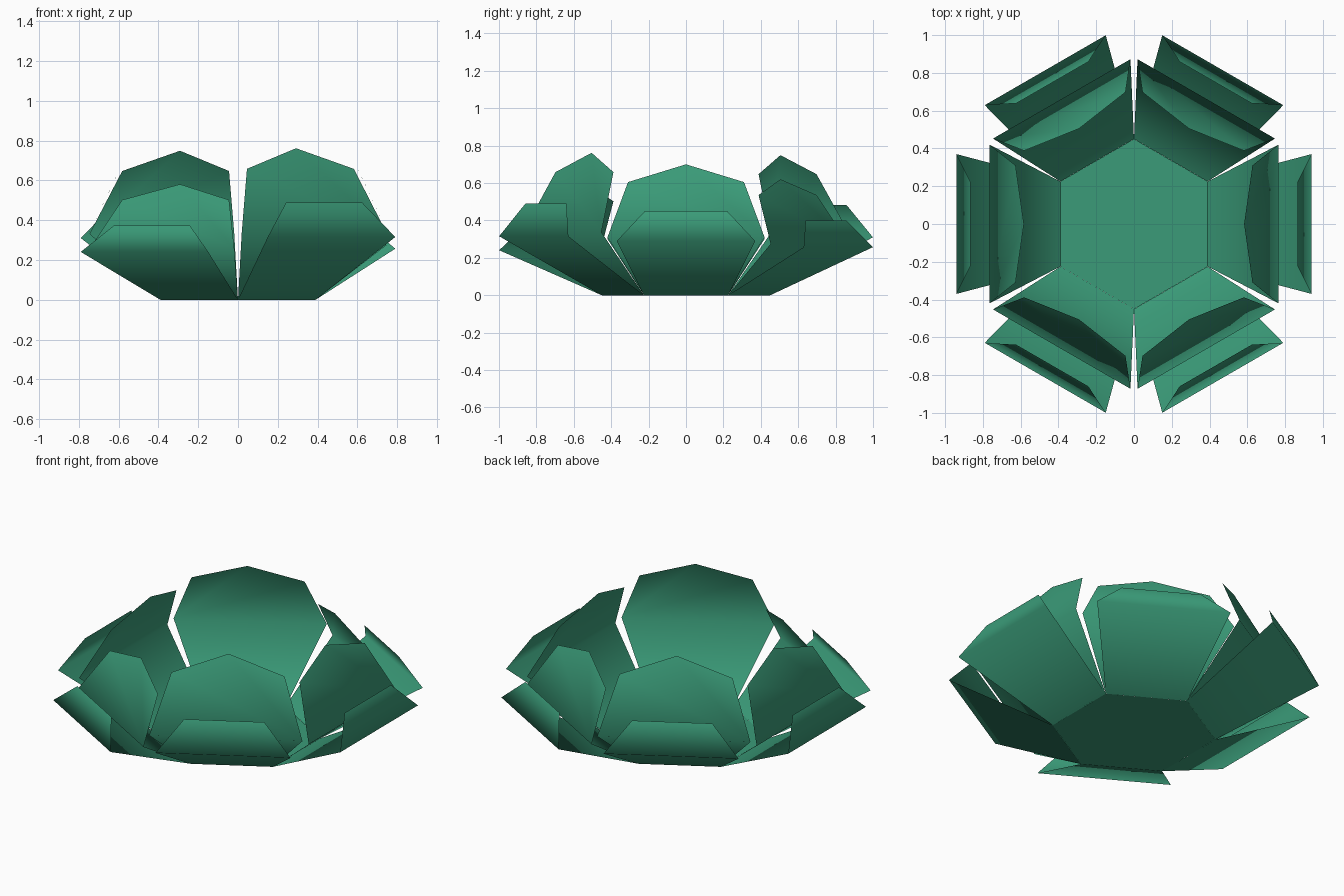
import bpy
import math
from mathutils import Matrix

if "Cube" in bpy.data.objects:
    bpy.data.objects.remove(bpy.data.objects["Cube"])

green = bpy.data.materials.new("leaf_green")
green.diffuse_color = (0.043, 0.33, 0.19, 1.0)
green.use_nodes = True
green.node_tree.nodes["Principled BSDF"].inputs["Base Color"].default_value = green.diffuse_color


def add_sheet(name, verts, faces, smooth):
    mesh = bpy.data.meshes.new(name)
    mesh.from_pydata(verts, [], faces)
    mesh.materials.append(green)
    for poly in mesh.polygons:
        poly.use_smooth = smooth
    mesh.update()
    obj = bpy.data.objects.new(name, mesh)
    bpy.context.collection.objects.link(obj)
    return obj


def add_petal(name, rows, tip, angle, height):
    """Folded sheet: rows are (radius, half width, z); tip is an optional apex."""
    verts = []
    for r, w, z in rows:
        verts += [(r, -w, z), (r, w, z)]
    faces = [[0, 1, 3, 2], [2, 3, 5, 4]]
    faces = [[2 * i, 2 * i + 1, 2 * i + 3, 2 * i + 2] for i in range(len(rows) - 1)]
    if tip:
        # pointed end joins the last face
        verts.append((tip[0], 0, tip[1]))
        faces[-1].insert(3, len(verts) - 1)
    obj = add_sheet(name, verts, faces, True)
    obj.data.transform(Matrix.Rotation(angle, 4, "Z") @ Matrix.Diagonal((1, 1, height, 1)))
    obj.data.update()
    return obj


# hexagonal floor with corners toward front and back
floor_radius = 0.45
corners = [(floor_radius * math.cos(math.radians(30 + 60 * i)),
            floor_radius * math.sin(math.radians(30 + 60 * i)), 0) for i in range(6)]
add_sheet("floor", corners, [list(range(6))], False)

# petal shapes, folded inward at their widest row
hinge = (0.39, 0.225, 0)
outer_rows = [hinge, (0.94, 0.37, 0.29), (0.865, 0.22, 0.45)]
inner_rows = [hinge, (0.765, 0.42, 0.31), (0.627, 0.31, 0.605)]

# each side of the hexagon has its own petal height
heights = [1.0, 0.886, 1.07, 0.97, 0.83, 1.088]
for i, height in enumerate(heights):
    angle = math.radians(60 * i)
    add_petal(f"outer_petal_{i + 1}", outer_rows, None, angle, height)
    add_petal(f"inner_petal_{i + 1}", inner_rows, (0.583, 0.70), angle, height)
